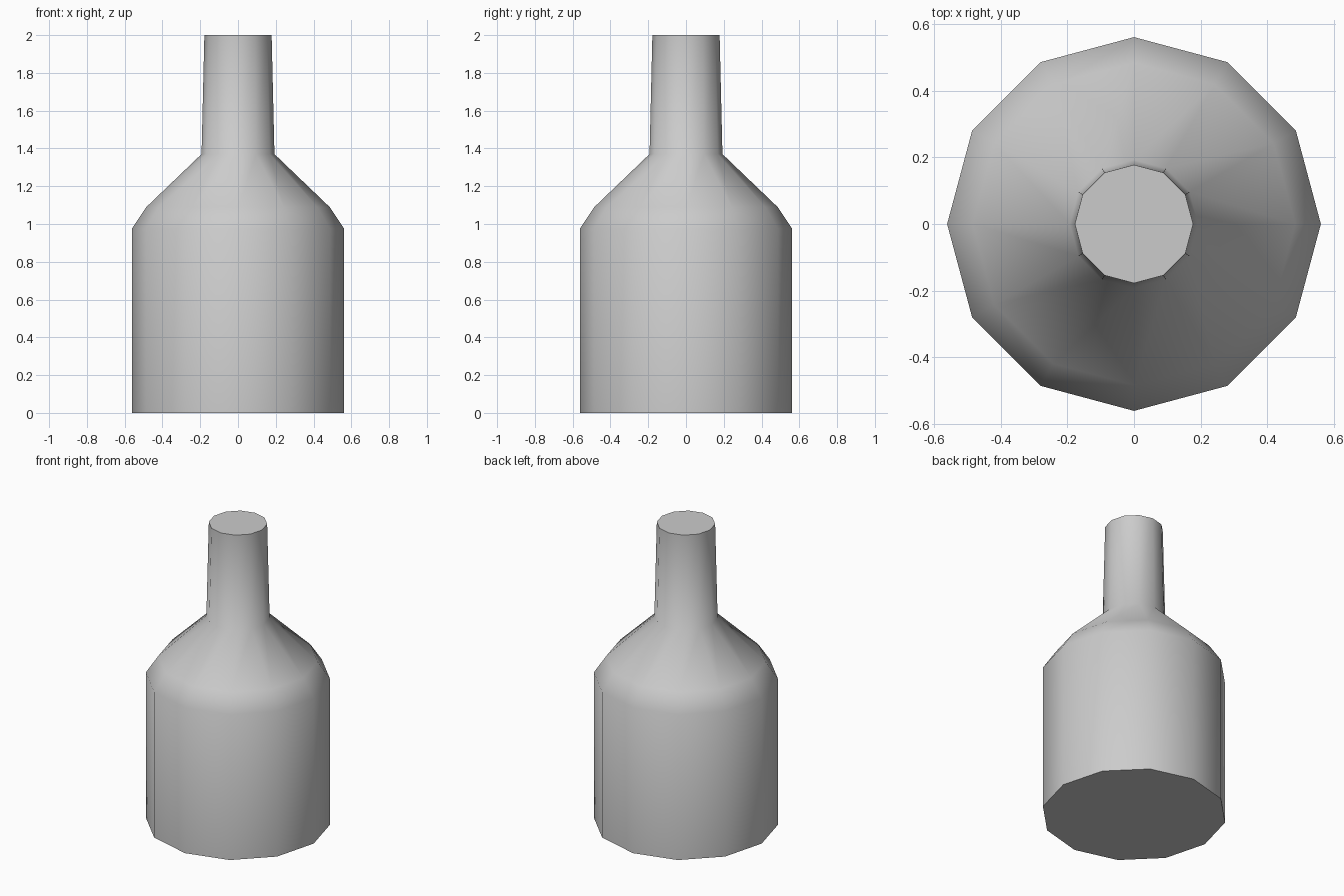
import bpy
import bmesh
from math import cos, sin, tau, radians

cube = bpy.data.objects.get("Cube")
if cube:
    bpy.data.objects.remove(cube, do_unlink=True)

SIDES = 12

# Plain grey material
grey = bpy.data.materials.new("light_grey")
grey.use_nodes = True
colour = (0.6, 0.6, 0.6, 1)
grey.diffuse_color = colour
grey.node_tree.nodes["Principled BSDF"].inputs["Base Color"].default_value = colour

# Bottle outline as (radius, height): base, wall, shoulder, neck, mouth
profile = [(0.562, 0), (0.562, 0.975), (0.485, 1.09), (0.193, 1.37), (0.178, 2)]

bm = bmesh.new()
rings = [[bm.verts.new((r * cos(tau * i / SIDES), r * sin(tau * i / SIDES), z))
          for i in range(SIDES)] for r, z in profile]

# Walls between neighbouring rings
for low, high in zip(rings, rings[1:]):
    for i in range(SIDES):
        j = (i + 1) % SIDES
        bm.faces.new((low[i], low[j], high[j], high[i]))

# Flat closed ends
bm.faces.new(rings[0][::-1])
bm.faces.new(rings[-1])

mesh = bpy.data.meshes.new("bottle")
bm.to_mesh(mesh)
bm.free()
mesh.materials.append(grey)
bottle = bpy.data.objects.new("bottle", mesh)
bpy.context.collection.objects.link(bottle)

# Smooth sides with sharp rims
bpy.ops.object.select_all(action="DESELECT")
bottle.select_set(True)
bpy.context.view_layer.objects.active = bottle
bpy.ops.object.shade_smooth_by_angle(angle=radians(60))
